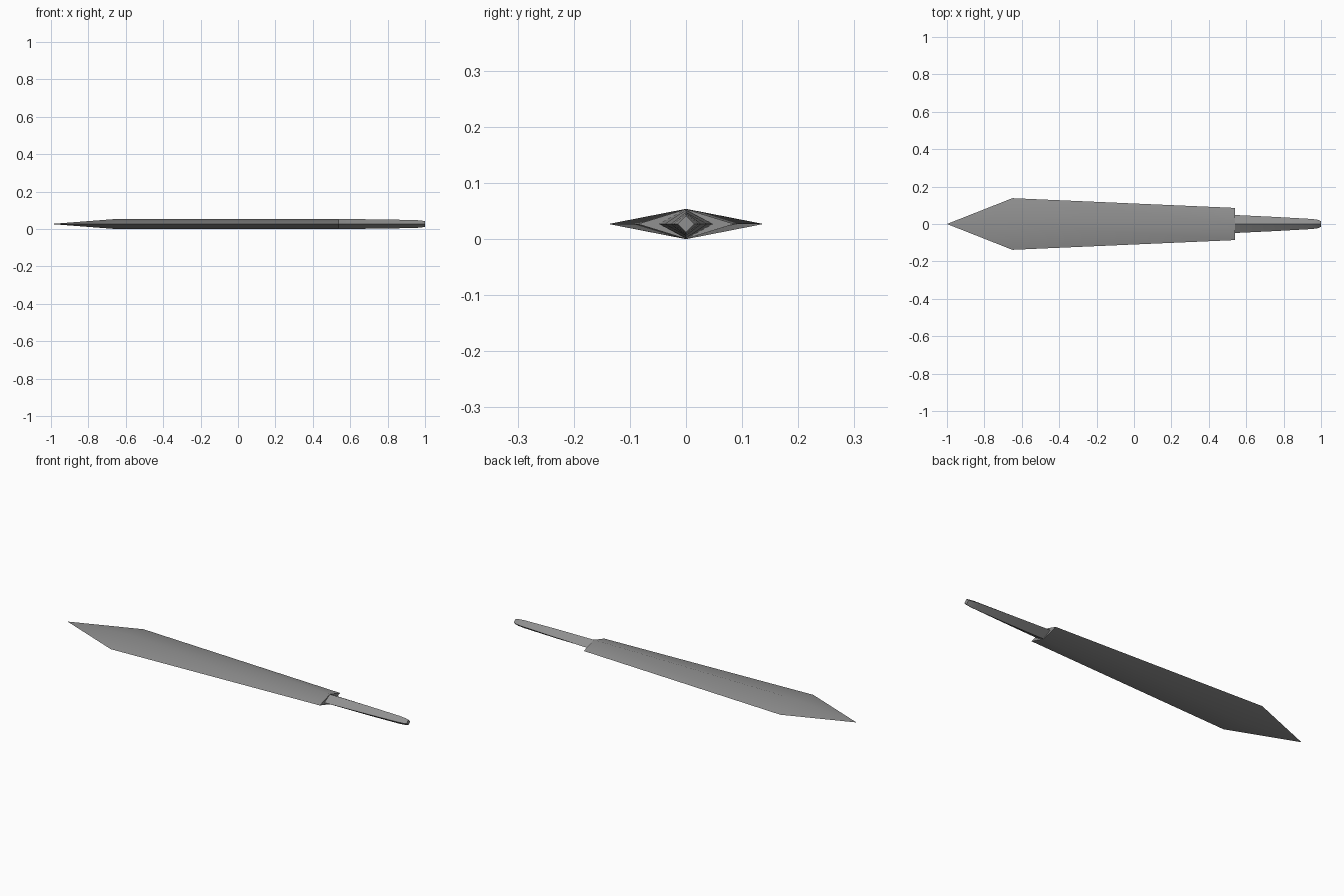
import bpy, bmesh

cube = bpy.data.objects.get("Cube")
if cube:
    bpy.data.objects.remove(cube, do_unlink=True)

MID = 0.027  # height of the cutting edges

steel = bpy.data.materials.new("grey_steel")
steel.use_nodes = True
colour = (0.28, 0.28, 0.28, 1)
steel.diffuse_color = colour
steel.node_tree.nodes["Principled BSDF"].inputs["Base Color"].default_value = colour


def diamond(bm, x, half_width, half_height):
    """One diamond cross-section across the length."""
    return [bm.verts.new((x, y, MID + z)) for y, z in
            ((half_width, 0), (0, half_height), (-half_width, 0), (0, -half_height))]


# One continuous loft: point, shoulder of the blade, step, tapering tang, blunt end
sections = [(-0.65, 0.138, 0.027), (0.54, 0.086, 0.0265), (0.54, 0.048, 0.0262),
            (0.75, 0.038, 0.025), (0.95, 0.027, 0.021), (0.985, 0.022, 0.018),
            (1.0, 0.015, 0.0145)]
bm = bmesh.new()
tip = bm.verts.new((-1, 0, MID))
rings = [diamond(bm, *s) for s in sections]
for i in range(4):
    j = (i + 1) % 4
    bm.faces.new((tip, rings[0][i], rings[0][j]))
    for a, b in zip(rings, rings[1:]):
        bm.faces.new((a[i], b[i], b[j], a[j]))
bm.faces.new(rings[-1])
bmesh.ops.recalc_face_normals(bm, faces=bm.faces)

mesh = bpy.data.meshes.new("blade_with_tang")
bm.to_mesh(mesh)
bm.free()
mesh.materials.append(steel)
blade = bpy.data.objects.new("blade_with_tang", mesh)
bpy.context.collection.objects.link(blade)

# Soft central ridge, crisp edges and step
bpy.context.view_layer.objects.active = blade
blade.select_set(True)
bpy.ops.object.shade_smooth_by_angle(angle=0.6)
